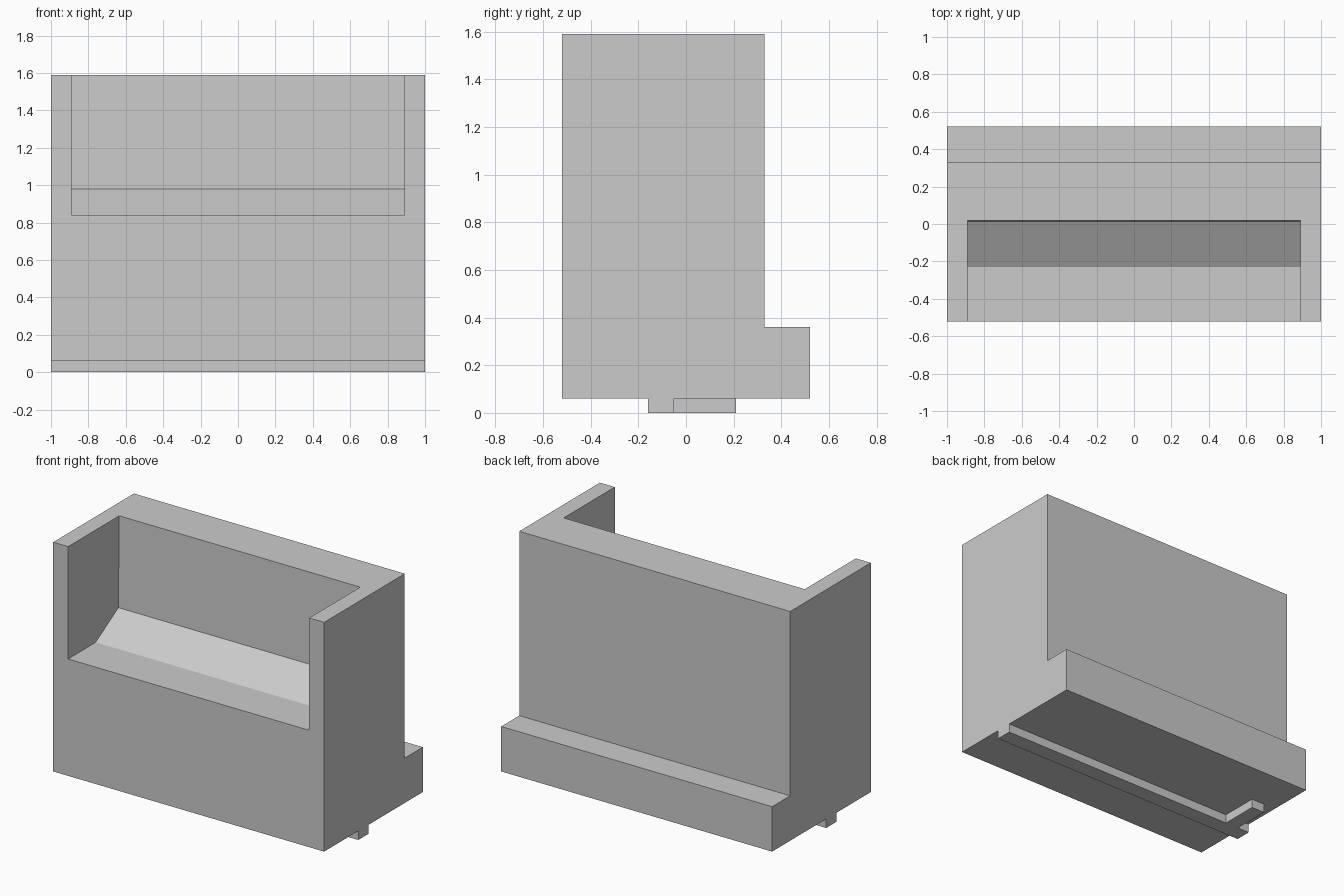
import bpy
import bmesh
from mathutils import Vector

cube = bpy.data.objects.get("Cube")
if cube:
    bpy.data.objects.remove(cube, do_unlink=True)

GREY = (0.6, 0.6, 0.6, 1.0)
grey = bpy.data.materials.new("light_grey")
grey.use_nodes = True
grey.diffuse_color = GREY
grey.node_tree.nodes["Principled BSDF"].inputs["Base Color"].default_value = GREY


def prism(name, outline, direction):
    """Extrude a flat outline along a direction into a closed solid."""
    bm = bmesh.new()
    face = bm.faces.new([bm.verts.new(p) for p in outline])
    result = bmesh.ops.extrude_face_region(bm, geom=[face], use_keep_orig=True)
    verts = [g for g in result["geom"] if isinstance(g, bmesh.types.BMVert)]
    bmesh.ops.translate(bm, verts=verts, vec=Vector(direction))
    bmesh.ops.recalc_face_normals(bm, faces=bm.faces)
    mesh = bpy.data.meshes.new(name)
    bm.to_mesh(mesh)
    bm.free()
    mesh.materials.append(grey)
    obj = bpy.data.objects.new(name, mesh)
    bpy.context.collection.objects.link(obj)
    return obj


def side_prism(name, profile, half_width):
    """Extrude a (y, z) side profile across the width."""
    return prism(name, [(-half_width, y, z) for y, z in profile],
                 (2 * half_width, 0, 0))


# Main block with a low step along the back
body = side_prism("body", [(-0.52, 0.06), (0.52, 0.06), (0.52, 0.36),
                           (0.33, 0.36), (0.33, 1.59), (-0.52, 1.59)], 1.0)

# Recess open to the front and top, with a sloped rear floor
cutter = side_prism("recess_cutter", [(-0.7, 0.84), (-0.23, 0.84), (0.01, 0.98),
                                      (0.02, 1.7), (-0.7, 1.7)], 0.89)
cutter.hide_render = True
cut = body.modifiers.new("recess", "BOOLEAN")
cut.operation = "DIFFERENCE"
cut.solver = "EXACT"
cut.object = cutter
bpy.context.view_layer.objects.active = body
bpy.ops.object.modifier_apply(modifier=cut.name)
bpy.data.objects.remove(cutter, do_unlink=True)

# Rail under the body with a short arm near one end
rail = [(-1, -0.16), (1, -0.16), (1, -0.05), (-0.81, -0.05), (-0.81, 0.21),
        (-0.91, 0.21), (-0.91, -0.05), (-1, -0.05)]
prism("bottom_rail", [(x, y, 0) for x, y in rail], (0, 0, 0.06))
